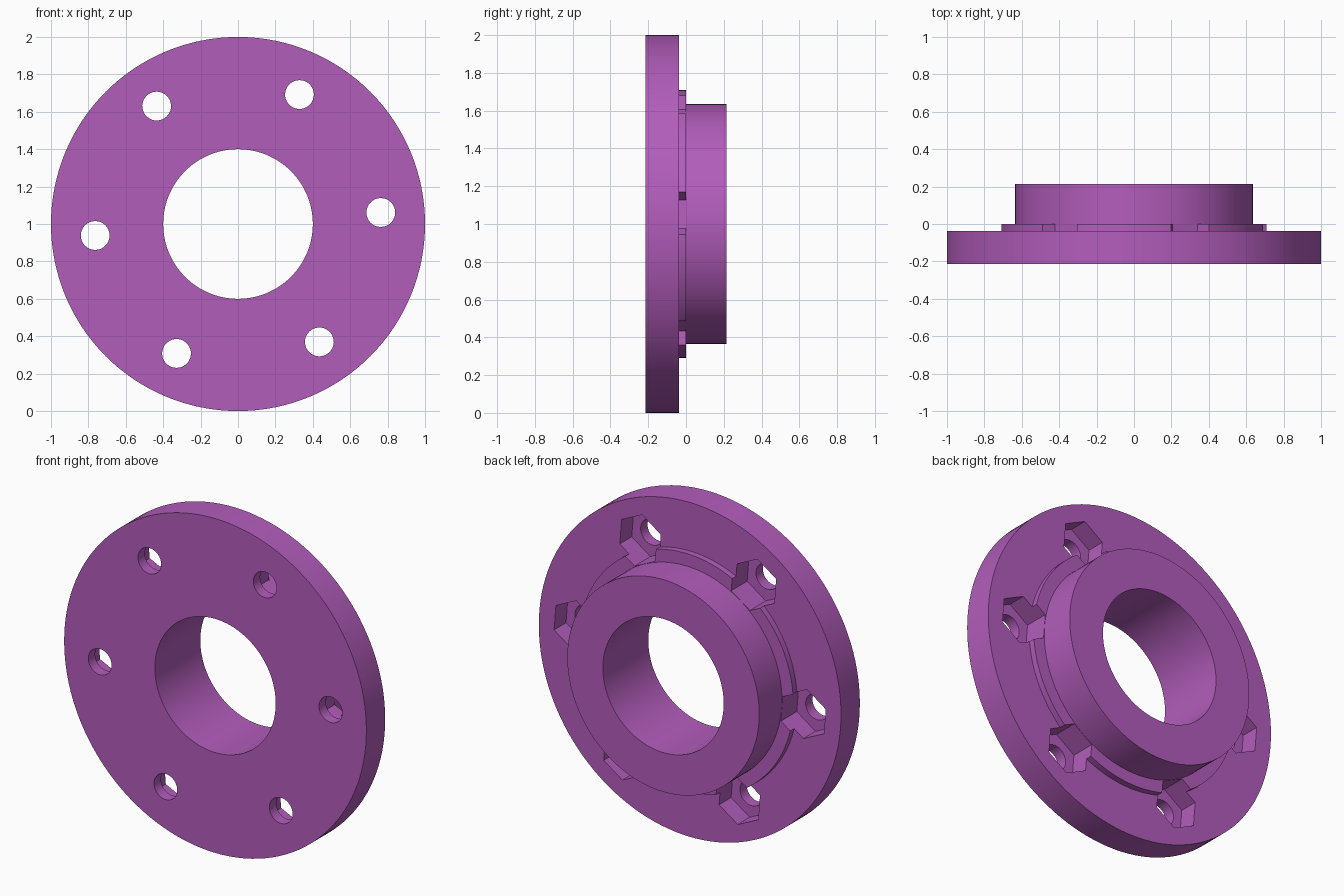
import bpy, bmesh
from math import radians, cos, sin, pi
from mathutils import Matrix, Vector

if "Cube" in bpy.data.objects:
    bpy.data.objects.remove(bpy.data.objects["Cube"])

SEGMENTS = 128
BOLT_R, BOLT_ANGLE = 0.766, 4.6


def new_object(name, bm):
    bmesh.ops.recalc_face_normals(bm, faces=bm.faces)
    mesh = bpy.data.meshes.new(name)
    bm.to_mesh(mesh)
    bm.free()
    obj = bpy.data.objects.new(name, mesh)
    bpy.context.collection.objects.link(obj)
    return obj


def lathe(name, profile):
    """Revolve a closed (radius, y) profile around the y axis at z = 1."""
    bm = bmesh.new()
    rings = []
    for i in range(SEGMENTS):
        a = 2 * pi * i / SEGMENTS
        rings.append([bm.verts.new((r * cos(a), y, 1 + r * sin(a))) for r, y in profile])
    n = len(profile)
    for i in range(SEGMENTS):
        p, q = rings[i], rings[(i + 1) % SEGMENTS]
        for j in range(n):
            k = (j + 1) % n
            bm.faces.new((p[j], p[k], q[k], q[j]))
    return new_object(name, bm)


def bolt_cutters(name, sides, radius, y0, y1):
    """Six prisms along y on the bolt circle, each turned to face the centre."""
    bm = bmesh.new()
    for i in range(6):
        a = radians(BOLT_ANGLE + 60 * i)
        centre = Vector((BOLT_R * cos(a), 0, 1 + BOLT_R * sin(a)))
        loops = []
        for y in (y0, y1):
            loops.append([bm.verts.new(centre + Vector((
                radius * cos(a + pi / 2 + 2 * pi * k / sides), y,
                radius * sin(a + pi / 2 + 2 * pi * k / sides)))) for k in range(sides)])
        low, high = loops
        bm.faces.new(low)
        bm.faces.new(high[::-1])
        for k in range(sides):
            m = (k + 1) % sides
            bm.faces.new((low[k], high[k], high[m], low[m]))
    obj = new_object(name, bm)
    obj.hide_render = True
    return obj


# Flange disc, low step ring and raised hub around the bore
flange = lathe("hub_flange", [
    (0.40, -0.215), (1.0, -0.215), (1.0, -0.037), (0.71, -0.037),
    (0.71, 0.0), (0.635, 0.0), (0.635, 0.215), (0.40, 0.215)])

# Bolt holes and hexagonal nut pockets in the back
cutters = [bolt_cutters("nut_pocket_cutter", 6, 0.150, -0.15, 0.02),
           bolt_cutters("bolt_hole_cutter", 40, 0.077, -0.3, 0.01)]

bpy.context.view_layer.objects.active = flange
flange.select_set(True)
for cutter in cutters:
    mod = flange.modifiers.new(cutter.name, 'BOOLEAN')
    mod.operation = 'DIFFERENCE'
    mod.solver = 'EXACT'
    mod.object = cutter
    bpy.ops.object.modifier_apply(modifier=mod.name)
for cutter in cutters:
    bpy.data.objects.remove(cutter)

# Smooth walls with crisp edges, purple colour
bpy.ops.object.shade_smooth_by_angle(angle=radians(30))
mat = bpy.data.materials.new("purple")
mat.diffuse_color = (0.45, 0.11, 0.5, 1)
mat.use_nodes = True
mat.node_tree.nodes["Principled BSDF"].inputs["Base Color"].default_value = mat.diffuse_color
flange.data.materials.clear()
flange.data.materials.append(mat)
